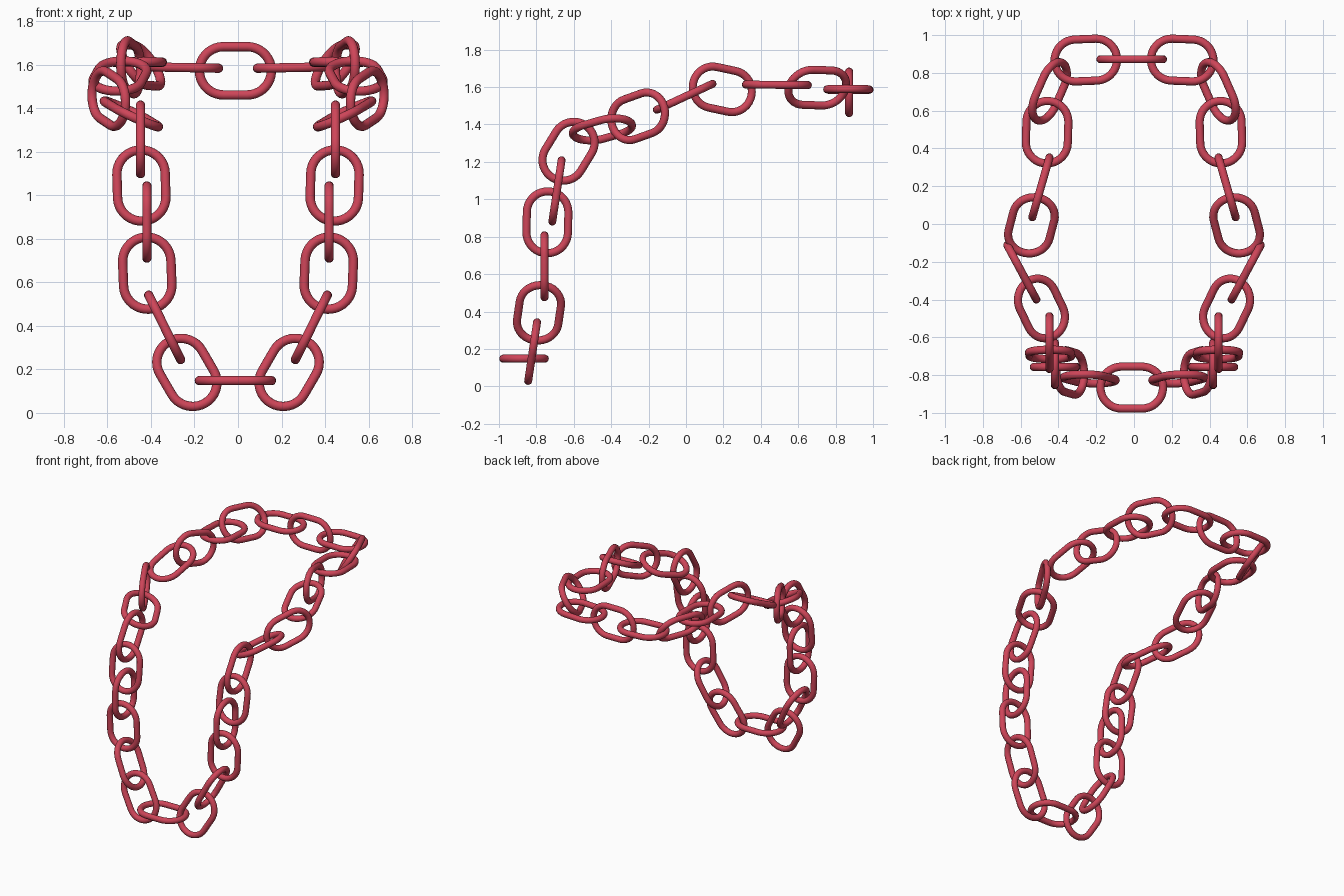
import bpy, bmesh
from math import sin, cos, pi
from mathutils import Vector, Matrix

if "Cube" in bpy.data.objects:
    bpy.data.objects.remove(bpy.data.objects["Cube"])

R, HALF, WIRE = 0.111, 0.0545, 0.0215   # bend radius, half straight, wire radius
SEG, RING = 36, 14

mat = bpy.data.materials.new("red")
mat.diffuse_color = (0.62, 0.06, 0.10, 1)
mat.use_nodes = True
mat.node_tree.nodes["Principled BSDF"].inputs["Base Color"].default_value = mat.diffuse_color


# One stadium-shaped link, long axis x, width y
def make_link_mesh():
    bm = bmesh.new()
    rings = []
    for end, start in ((1, -pi / 2), (-1, pi / 2)):
        for i in range(SEG // 2 + 1):
            a = start + pi * i / (SEG // 2)
            out = Vector((cos(a), sin(a), 0))
            c = Vector((end * HALF, 0, 0)) + out * R
            rings.append([bm.verts.new(c + out * WIRE * cos(t) + Vector((0, 0, WIRE * sin(t))))
                          for t in (2 * pi * j / RING for j in range(RING))])
    for k, ring in enumerate(rings):
        nxt = rings[(k + 1) % len(rings)]
        for j in range(RING):
            m = (j + 1) % RING
            f = bm.faces.new((ring[j], nxt[j], nxt[m], ring[m]))
            f.smooth = True
    bmesh.ops.recalc_face_normals(bm, faces=bm.faces)
    me = bpy.data.meshes.new("chain_link")
    bm.to_mesh(me)
    bm.free()
    me.materials.append(mat)
    return me


link_mesh = make_link_mesh()


# Place a link by centre, long direction and width hint
def place(name, centre, along, width):
    d = Vector(along).normalized()
    w = Vector(width)
    w = (w - d * w.dot(d)).normalized()
    n = d.cross(w)
    ob = bpy.data.objects.new(name, link_mesh)
    rot = Matrix((d, w, n)).transposed().to_4x4()
    ob.matrix_world = Matrix.Translation(centre) @ rot
    bpy.context.collection.objects.link(ob)


X, Y, Z = (1, 0, 0), (0, 1, 0), (0, 0, 1)

# Middle links at the front bottom and back top
place("front_middle_link", (-0.012, -0.866, 0.148), X, Y)
place("back_middle_link", (-0.012, 0.872, 1.572), X, Z)

# Right-hand side links from front bottom to back top
side = [
    ((0.235, -0.820, 0.186), (0.50, 0.13, 0.86), X),
    ((0.337, -0.786, 0.393), (0.44, 0.13, 0.89), Y),
    ((0.417, -0.757, 0.642), (0.04, 0.00, 1.00), X),
    ((0.419, -0.741, 0.877), (0.00, 0.02, 1.00), Y),
    ((0.444, -0.690, 1.045), (0.03, 0.15, 0.99), X),
    ((0.448, -0.628, 1.257), (0.00, 0.52, 0.85), Y),
    ((0.490, -0.447, 1.374), (0.42, 0.87, 0.25), (0.9, 0, 0.4)),
    ((0.594, -0.256, 1.444), (0.45, 0.84, 0.30), Z),
    ((0.543, -0.007, 1.548), (-0.23, 0.88, 0.41), X),
    ((0.493, 0.194, 1.588), (-0.27, 0.94, -0.20), Z),
    ((0.460, 0.486, 1.612), (-0.03, 1.00, -0.01), X),
    ((0.447, 0.702, 1.597), (-0.40, 0.91, -0.03), (0.5, 0.2, 0.85)),
    ((0.255, 0.868, 1.587), (-1.00, 0.04, -0.02), Y),
]
for i, (c, d, w) in enumerate(side, 1):
    for s, label in ((1, "right"), (-1, "left")):
        flip = lambda v: Vector((s * v[0], v[1], v[2]))
        place(f"{label}_link_{i:02d}", flip(c), flip(d), flip(w))
